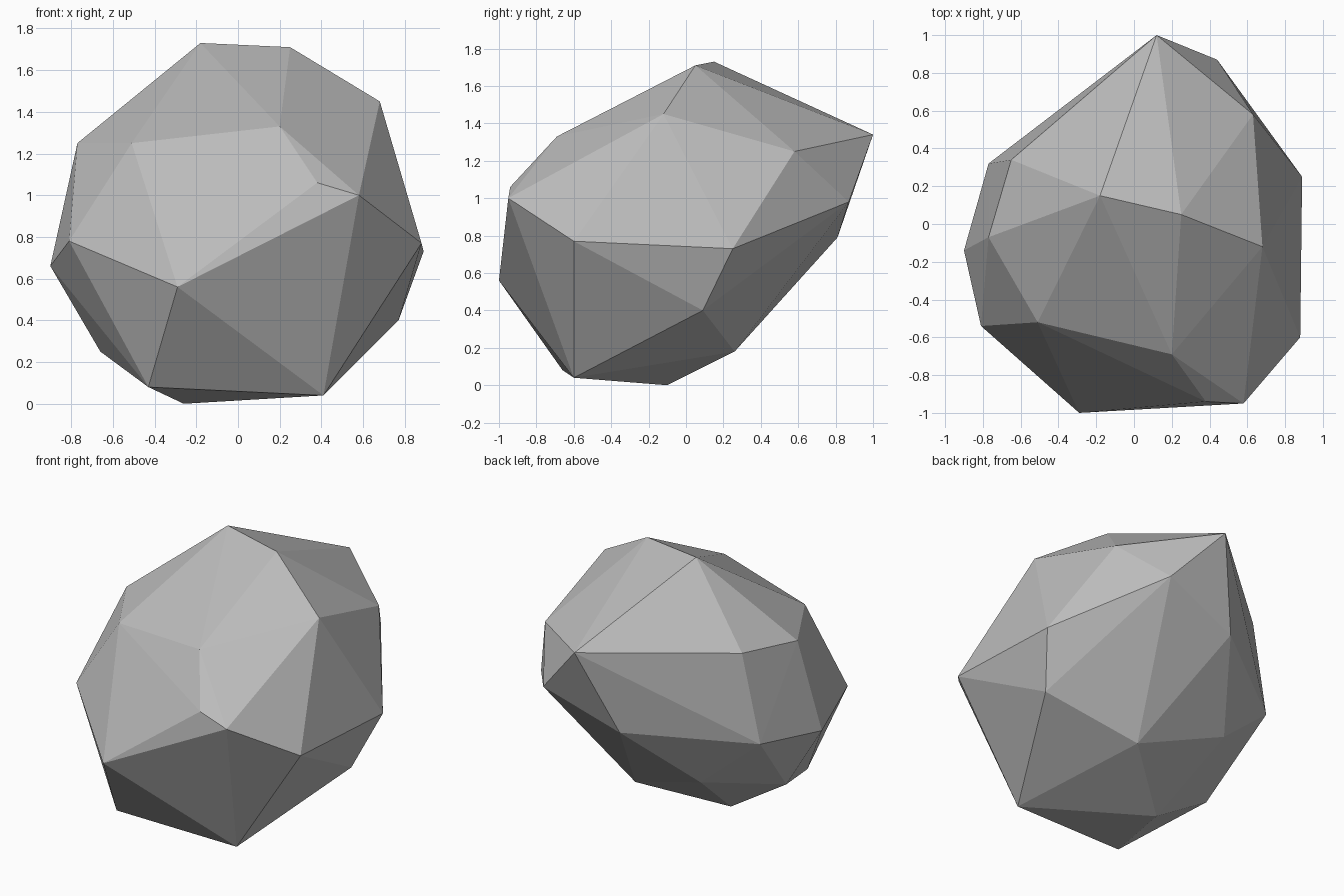
import bpy
import bmesh

# Remove the default object only
default_cube = bpy.data.objects.get("Cube")
if default_cube is not None:
    bpy.data.objects.remove(default_cube, do_unlink=True)


def make_material(name, grey):
    """Create one flat grey, shown alike in the viewport and in a render."""
    material = bpy.data.materials.new(name)
    material.use_nodes = True
    colour = (grey, grey, grey, 1)
    material.diffuse_color = colour
    shader = material.node_tree.nodes["Principled BSDF"]
    shader.inputs["Base Color"].default_value = colour
    shader.inputs["Roughness"].default_value = 0.9
    return material


def make_faceted_stone(name, corner_groups, material):
    """Wrap a convex, flat-shaded skin around groups of corner points."""
    mesh = bpy.data.meshes.new(name)
    bm = bmesh.new()
    for corners in corner_groups:
        for corner in corners:
            bm.verts.new(corner)
    result = bmesh.ops.convex_hull(bm, input=bm.verts[:])
    unused = [item for item in result["geom_interior"] + result["geom_unused"]
              if isinstance(item, bmesh.types.BMVert) and item.is_valid]
    bmesh.ops.delete(bm, geom=list(set(unused)), context="VERTS")
    bmesh.ops.recalc_face_normals(bm, faces=bm.faces[:])
    for face in bm.faces:
        face.smooth = False
    bm.to_mesh(mesh)
    bm.free()
    mesh.materials.append(material)
    stone = bpy.data.objects.new(name, mesh)
    bpy.context.scene.collection.objects.link(stone)
    return stone


# Crown ridge and the pointed back tip
crown = [(.25, .05, 1.71), (-.18, .15, 1.73), (.12, 1, 1.34)]

# Upper shoulder running around the stone
shoulder = [
    (.68, -.12, 1.45), (.2, -.69, 1.33), (-.51, -.52, 1.25),
    (-.77, -.07, 1.25), (-.65, .34, 1.29), (.63, .58, 1.25),
    (.38, -.94, 1.06), (.58, -.95, 1),
]

# Widest belt
belt = [
    (.88, -.6, .77), (.89, .25, .73), (.44, .87, .98),
    (-.08, .81, .79), (-.77, .32, .71), (-.9, -.14, .66),
    (-.81, -.54, .78), (-.29, -1, .56),
]

# Underside tapering to the resting point
underside = [
    (.77, .09, .4), (.19, .26, .18), (-.38, .39, .38),
    (-.66, -.11, .25), (-.43, -.66, .08), (.41, -.6, .04),
    (-.26, -.1, 0),
]

stone_grey = make_material("stone_grey", 0.5)
make_faceted_stone("rock", [crown, shoulder, belt, underside], stone_grey)
